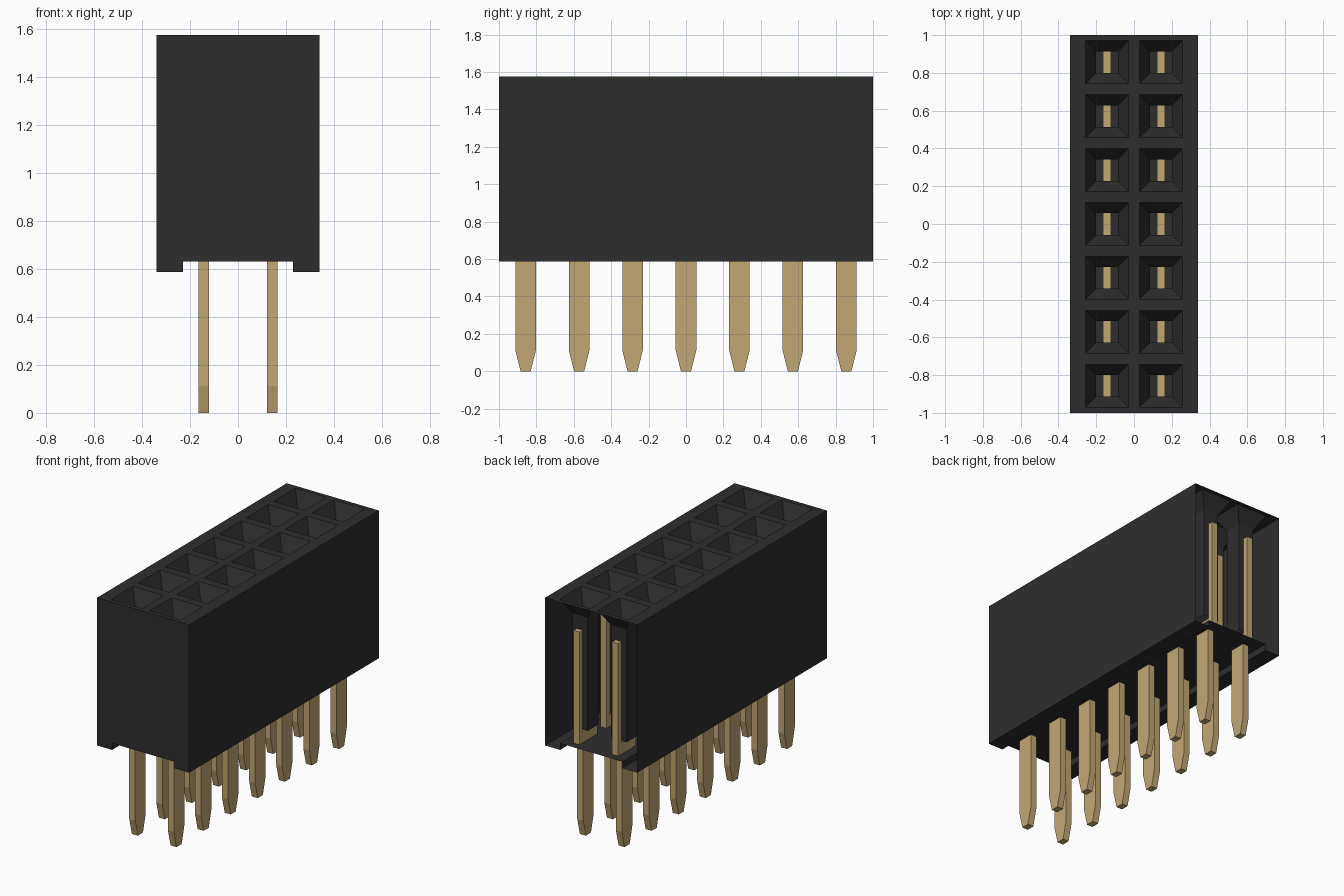
import bpy
import bmesh

cube = bpy.data.objects.get("Cube")
if cube:
    bpy.data.objects.remove(cube, do_unlink=True)


def make_material(name, color):
    mat = bpy.data.materials.new(name)
    mat.use_nodes = True
    mat.diffuse_color = color
    bsdf = next(n for n in mat.node_tree.nodes if n.type == 'BSDF_PRINCIPLED')
    bsdf.inputs["Base Color"].default_value = color
    return mat


black = make_material("black_plastic", (0.027, 0.027, 0.027, 1))
gold = make_material("gold_metal", (0.54, 0.39, 0.175, 1))

ROWS = 7
PITCH = 2 / ROWS
HALF_W, TOP, FLOOR, FOOT = 0.34, 1.575, 0.632, 0.588
PIN_X = PITCH / 2
row_ys = [-1 + PITCH * (i + 0.5) for i in range(ROWS)]


def finish(bm, name, mat):
    mesh = bpy.data.meshes.new(name)
    bm.to_mesh(mesh)
    bm.free()
    mesh.materials.append(mat)
    obj = bpy.data.objects.new(name, mesh)
    bpy.context.collection.objects.link(obj)
    return obj


def rect(bm, x0, x1, y0, y1, z):
    return [bm.verts.new((x, y, z))
            for x, y in ((x0, y0), (x1, y0), (x1, y1), (x0, y1))]


def bridge(bm, lower, upper):
    for i in range(4):
        j = (i + 1) % 4
        bm.faces.new((lower[i], lower[j], upper[j], upper[i]))


# Housing shell: stepped profile run along y, closed at the front, open at the back
bm = bmesh.new()
half = [(HALF_W, TOP), (HALF_W, FOOT), (0.23, FOOT), (0.23, FLOOR)]
profile = half + [(-x, z) for x, z in reversed(half)]
front = [bm.verts.new((x, -1, z)) for x, z in profile]
back = [bm.verts.new((x, 1, z)) for x, z in profile]
for i in range(len(profile) - 1):
    bm.faces.new((front[i], front[i + 1], back[i + 1], back[i]))
bm.faces.new(front[::-1])
finish(bm, "housing_shell", black)

# Top deck: each cell steps from flat rim to funnel to square tube
bm = bmesh.new()
for y in row_ys:
    for side in (-1, 1):
        cx = side * PIN_X
        edges = sorted((0, side * HALF_W))
        rings = [rect(bm, *edges, y - PITCH / 2, y + PITCH / 2, TOP)]
        for r, z in ((0.114, TOP), (0.057, TOP - 0.1), (0.057, 0.72)):
            rings.append(rect(bm, cx - r, cx + r, y - r, y + r, z))
        for outer, inner in zip(rings, rings[1:]):
            bridge(bm, outer, inner)
bmesh.ops.remove_doubles(bm, verts=bm.verts, dist=0.0001)
finish(bm, "socket_deck", black)


def add_block(bm, cx, cy, half_x, sections):
    """Closed bar through (half_y, z) sections, listed upward."""
    rings = [rect(bm, cx - half_x, cx + half_x, cy - hy, cy + hy, z)
             for hy, z in sections]
    for low, high in zip(rings, rings[1:]):
        bridge(bm, low, high)
    bm.faces.new(rings[0][::-1])
    bm.faces.new(rings[-1])


# Contacts: tapered leg, crossbar on the floor and two prongs beside the tube
for row, y in enumerate(row_ys, 1):
    for side, label in ((-1, "right"), (1, "left")):
        cx = side * PIN_X
        bm = bmesh.new()
        add_block(bm, cx, y, 0.022, [(0.027, 0), (0.055, 0.112), (0.055, FLOOR)])
        add_block(bm, cx, y, 0.022, [(0.094, FLOOR + 0.001), (0.094, 0.705)])
        for end in (-1, 1):
            add_block(bm, cx, y + end * 0.077, 0.022,
                      [(0.017, 0.705), (0.017, 1.385)])
        finish(bm, f"contact_{label}_{row}", gold)
